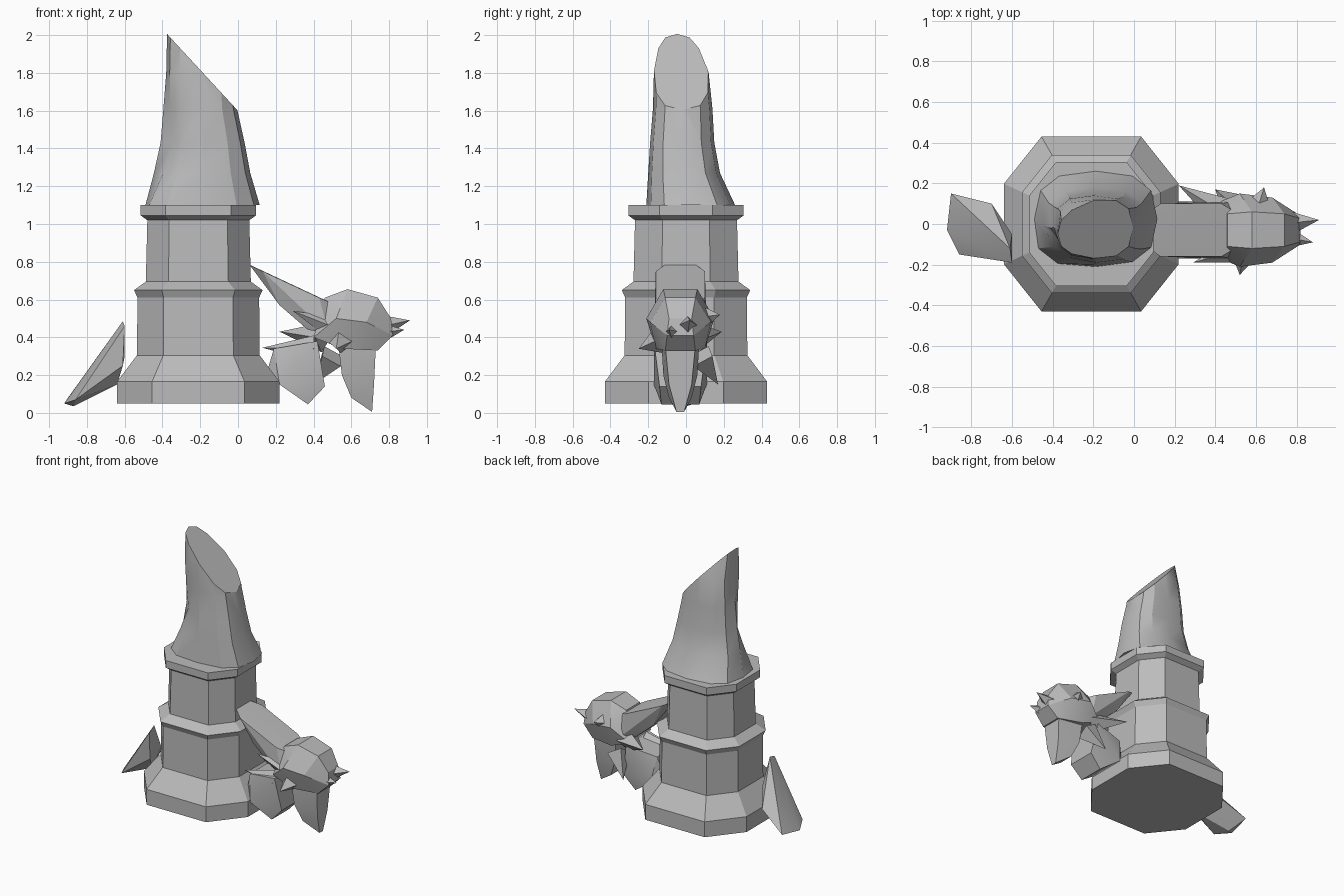
import bpy
import bmesh
from math import cos, sin, radians, copysign
from mathutils import Vector

default_cube = bpy.data.objects.get("Cube")
if default_cube:
    bpy.data.objects.remove(default_cube, do_unlink=True)

# One stone colour for everything
stone = bpy.data.materials.new("grey stone")
stone.use_nodes = True
stone_colour = (0.5, 0.5, 0.5, 1)
stone.diffuse_color = stone_colour
stone.node_tree.nodes["Principled BSDF"].inputs["Base Color"].default_value = stone_colour

STATUE_Y = -0.03   # middle plane of the fallen pieces


def finish(name, bm, smooth_angle=None):
    """Turn a bmesh into a named stone object."""
    bmesh.ops.recalc_face_normals(bm, faces=bm.faces)
    mesh = bpy.data.meshes.new(name)
    bm.to_mesh(mesh)
    bm.free()
    mesh.materials.append(stone)
    obj = bpy.data.objects.new(name, mesh)
    bpy.context.collection.objects.link(obj)
    if smooth_angle:
        bpy.ops.object.select_all(action="DESELECT")
        obj.select_set(True)
        bpy.context.view_layer.objects.active = obj
        bpy.ops.object.shade_smooth_by_angle(angle=radians(smooth_angle))
    return obj


def loft(rings):
    """Skin a stack of equal rings and cap both ends."""
    bm = bmesh.new()
    layers = [[bm.verts.new(point) for point in ring] for ring in rings]
    for lower, upper in zip(layers, layers[1:]):
        for i in range(len(lower)):
            j = (i + 1) % len(lower)
            bm.faces.new((lower[i], lower[j], upper[j], upper[i]))
    bm.faces.new(layers[0])
    bm.faces.new(layers[-1])
    return bm


def rubble(name, points, smooth_angle=25):
    """Convex broken chunk wrapped around a few points."""
    bm = bmesh.new()
    for point in points:
        bm.verts.new(point)
    bmesh.ops.convex_hull(bm, input=list(bm.verts))
    loose = [v for v in bm.verts if not v.link_faces]
    bmesh.ops.delete(bm, geom=loose, context="VERTS")
    return finish(name, bm, smooth_angle)


def mirrored_chunk(name, outline):
    """Chunk from a side outline of (x, z, half width) entries."""
    points = [(x, STATUE_Y + side * width, z)
              for x, z, width in outline for side in (-1, 1)]
    return rubble(name, points)


def spike(name, root, tip, radius):
    """Four sided jagged splinter running from root to tip."""
    root, tip = Vector(root), Vector(tip)
    axis = tip - root
    bm = bmesh.new()
    bmesh.ops.create_cone(bm, cap_ends=True, segments=4, radius1=radius,
                          radius2=0, depth=axis.length)
    bmesh.ops.rotate(bm, verts=bm.verts, matrix=axis.to_track_quat("Z", "Y").to_matrix())
    bmesh.ops.translate(bm, verts=bm.verts, vec=(root + tip) / 2)
    return finish(name, bm)


# Stepped octagonal pedestal: (height, half width) profile
def octagon(z, half):
    long, short = half * 0.57, half * 0.46
    quarter = [(half, short), (long, half)]
    corners = quarter + [(-x, y) for x, y in reversed(quarter)]
    corners += [(-x, -y) for x, y in corners]
    return [(x - 0.21, y, z) for x, y in corners]


pedestal_profile = [(.05, .43), (.165, .43), (.305, .325), (.61, .322), (.65, .34),
                    (.695, .278), (1.02, .27), (1.045, .305), (1.1, .305)]
finish("pedestal", loft([octagon(z, half) for z, half in pedestal_profile]))


# Broken robe still standing: rounded sections with a hollow front corner
def robe_section(z, left, right, front, back, hollow):
    ring = []
    for degrees in range(0, 360, 30):
        c, s = cos(radians(degrees)), sin(radians(degrees))
        u = copysign(abs(c) ** 0.75, c)
        v = copysign(abs(s) ** 0.75, s)
        if degrees in (210, 240):
            u, v = u * hollow, v * hollow
        x = (left + right) / 2 + u * (right - left) / 2
        y = (front + back) / 2 + v * (back - front) / 2
        ring.append((x, y, z))
    return ring


robe_sections = [(1.1, -.49, .115, -.21, .26, 1.04),
                 (1.27, -.445, .065, -.2, .18, .9),
                 (1.43, -.41, .035, -.19, .15, .77),
                 (1.61, -.395, -.005, -.175, .14, .9),
                 (1.8, -.38, -.02, -.17, .12, 1),
                 (2.03, -.375, -.03, -.15, .05, 1)]
robe = loft([robe_section(*section) for section in robe_sections])
# Slanted break across the top
cut = bmesh.ops.bisect_plane(robe, geom=robe.verts[:] + robe.edges[:] + robe.faces[:],
                             plane_co=(-.37, 0, 2), plane_no=(.39, 0, .36), clear_outer=True)
rim = [e for e in cut["geom_cut"] if isinstance(e, bmesh.types.BMEdge)]
bmesh.ops.contextual_create(robe, geom=rim)
finish("standing_robe", robe, 28)

# Fallen upper body lying against the right side of the pedestal
mirrored_chunk("fallen_waist", [(.06, .785, .08), (.13, .75, .13), (.43, .61, .13),
                                (.53, .565, .07), (.22, .57, .1), (.37, .44, .1),
                                (.48, .42, .14)])
mirrored_chunk("fallen_shoulders", [(.46, .61, .08), (.58, .655, .09), (.74, .61, .08),
                                    (.81, .5, .06), (.82, .41, .07), (.74, .33, .08),
                                    (.55, .34, .13), (.4, .4, .13), (.52, .5, .18),
                                    (.68, .48, .16)])
mirrored_chunk("fallen_arm", [(.53, .37, .1), (.73, .36, .08), (.72, .15, .06),
                              (.71, .005, .02), (.6, .08, .06), (.55, .2, .09)])
mirrored_chunk("fallen_head", [(.16, .24, .08), (.19, .34, .1), (.42, .38, .14),
                               (.46, .14, .11), (.37, .045, .1), (.22, .15, .14)])

# Jagged splinters: (root, tip, radius)
splinters = [((.4, -.1, .34), (.13, -.11, .345), .07),
             ((.72, 0, .45), (.91, .02, .49), .08),
             ((.72, -.06, .42), (.88, -.09, .44), .07),
             ((.55, -.1, .4), (.52, -.25, .34), .1),
             ((.45, .05, .4), (.22, .19, .43), .08),
             ((.6, .05, .5), (.64, .18, .52), .09),
             ((.5, -.13, .45), (.29, -.19, .54), .06),
             ((.5, .08, .3), (.4, .17, .15), .08)]
for root, tip, radius in splinters:
    spike("splinter", root, tip, radius)

# Thin fallen shard leaning on the left side
rubble("leaning_shard", [(-.61, -.12, .485), (-.6, -.19, .46), (-.6, -.05, .3),
                         (-.61, -.17, .25), (-.92, -.03, .05), (-.9, .15, .08),
                         (-.87, 0, .035), (-.86, -.15, .07), (-.7, .1, .2),
                         (-.64, -.1, .15)])
